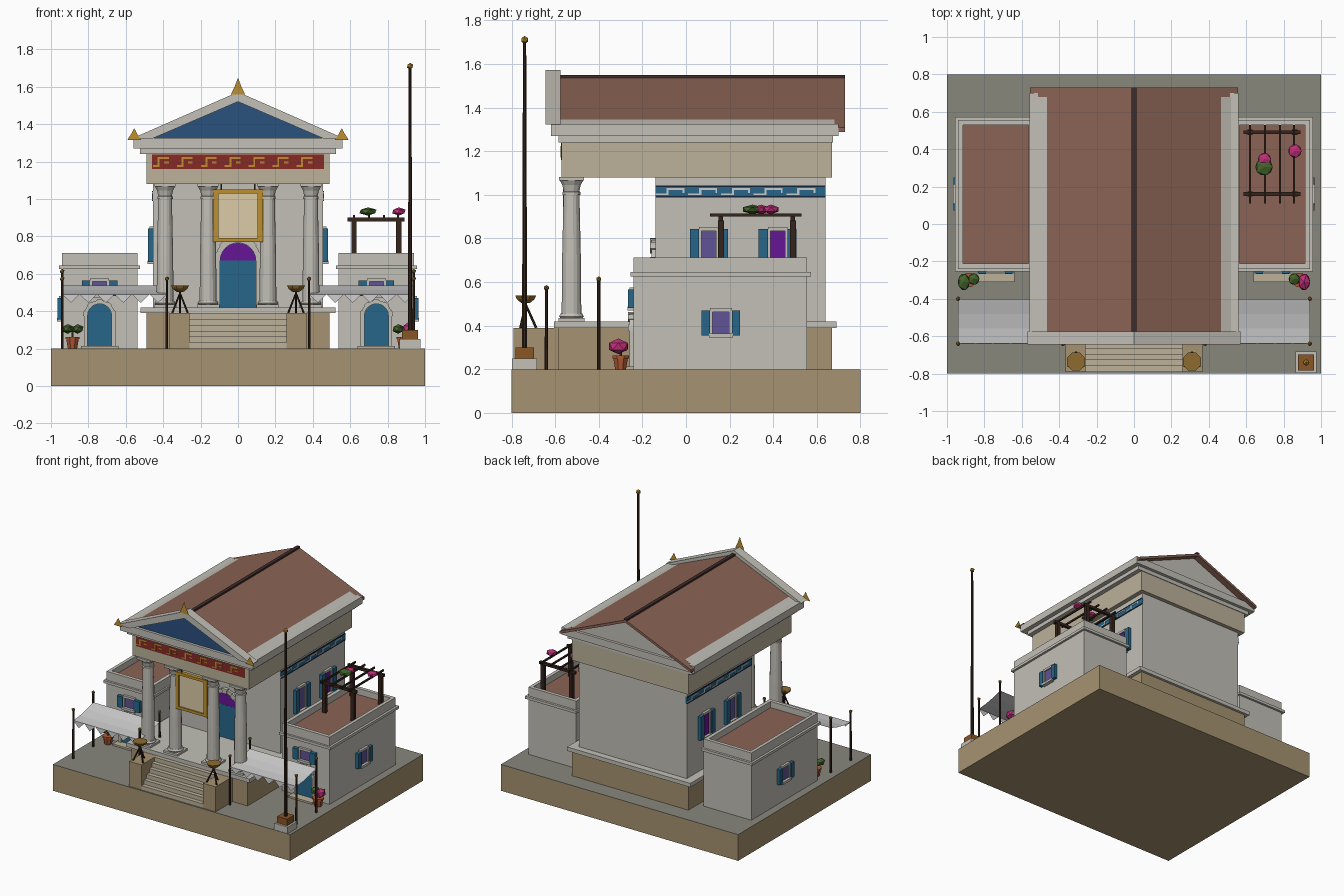
import bpy, bmesh, math
from mathutils import Matrix, Vector

if "Cube" in bpy.data.objects:
    bpy.data.objects.remove(bpy.data.objects["Cube"])

COL = dict(stone=(.755, .745, .71), warm=(.73, .69, .6), sand=(.645, .57, .44), paving=(.53, .525, .485),
           roof=(.54, .39, .335), ridge=(.25, .19, .18), blue=(.17, .4, .53), navy=(.18, .32, .49),
           red=(.52, .18, .16), gold=(.74, .56, .2), cream=(.86, .79, .65), purple=(.4, .11, .58),
           glass=(.38, .33, .58), wood=(.22, .16, .13), crate=(.53, .34, .16), clay=(.68, .35, .22),
           green=(.27, .39, .18), pink=(.74, .2, .47), white=(.96, .96, .96), grey=(.78, .78, .79),
           bronze=(.55, .42, .2), dark=(.1, .16, .24))
MATS = {}
for k, c in COL.items():
    MATS[k] = bpy.data.materials.new(k)
    MATS[k].diffuse_color = (*[v**2.2 for v in c], 1)
I = Matrix()


def finish(bm, name, *mats):
    me = bpy.data.meshes.new(name)
    for m in mats:
        me.materials.append(MATS[m])
    bm.normal_update()
    bm.to_mesh(me)
    bm.free()
    ob = bpy.data.objects.new(name, me)
    bpy.context.collection.objects.link(ob)
    return ob


def boxes(name, mat, items, M=I):
    """items: (x0, x1, y0, y1, z0, z1)"""
    bm = bmesh.new()
    for x0, x1, y0, y1, z0, z1 in items:
        T = Matrix.Translation(((x0+x1)/2, (y0+y1)/2, (z0+z1)/2))
        S = Matrix.Diagonal((abs(x1-x0), abs(y1-y0), abs(z1-z0), 1))
        bmesh.ops.create_cube(bm, size=1, matrix=M @ T @ S)
    return finish(bm, name, mat)


def prism(name, mat, pts, y0, y1, M=I):
    """Extrude an x,z outline along y."""
    bm = bmesh.new()
    a = [bm.verts.new(M @ Vector((x, y0, z))) for x, z in pts]
    b = [bm.verts.new(M @ Vector((x, y1, z))) for x, z in pts]
    bm.faces.new(a)
    bm.faces.new(b[::-1])
    for i in range(len(a)):
        j = (i+1) % len(a)
        bm.faces.new((a[j], a[i], b[i], b[j]))
    bmesh.ops.recalc_face_normals(bm, faces=bm.faces)
    return finish(bm, name, mat)


def lathe(name, mat, prof, n=8, M=I):
    bm = bmesh.new()
    rings = []
    for r, z in prof:
        angles = [2*math.pi*(i+.5)/n for i in range(n)]
        rings.append([bm.verts.new(M @ Vector((r*math.cos(a), r*math.sin(a), z))) for a in angles])
    for p, q in zip(rings, rings[1:]):
        for i in range(n):
            bm.faces.new((p[i], p[(i+1) % n], q[(i+1) % n], q[i]))
    bm.faces.new(rings[0][::-1])
    bm.faces.new(rings[-1])
    return finish(bm, name, mat)


def rod(name, mat, p, q, r0, r1, n=6):
    p, d = Vector(p), Vector(q) - Vector(p)
    M = Matrix.Translation(p) @ d.to_track_quat('Z', 'Y').to_matrix().to_4x4()
    return lathe(name, mat, [(r0, 0), (r1, d.length)], n, M)


def ball(name, mat, c, s, sub=1):
    bm = bmesh.new()
    bmesh.ops.create_icosphere(bm, subdivisions=sub, radius=1,
                               matrix=Matrix.Translation(c) @ Matrix.Diagonal((*s, 1)))
    return finish(bm, name, mat)


def arc(r, zc, a0, a1, n):
    return [(r*math.cos(a0+(a1-a0)*i/n), zc+r*math.sin(a0+(a1-a0)*i/n)) for i in range(n+1)]


def at(x, y, z=0, turn=0):
    return Matrix.Translation((x, y, z)) @ Matrix.Rotation(turn, 4, 'Z')


def window(M, h, w=.05, sh=.04, glass="glass"):
    """Window in a wall whose outside faces local -y, centred on z = 0."""
    boxes("window_glass", glass, [(-w+.01, w-.01, -.008, .005, -h, h)], M)
    boxes("window_frame", "stone", [(-w, -w+.012, -.018, .005, -h, h), (w-.012, w, -.018, .005, -h, h),
          (-w, w, -.018, .005, h-.012, h+.005), (-w-.005, w+.005, -.028, .005, -h-.01, -h+.008)], M)
    boxes("shutters", "blue", [(s*w, s*(w+sh), -.025, .002, -h, h-.005) for s in (-1, 1)], M)


def door_arch(M, r, z0, zc, t, fan):
    """Arched door with jambs and a ring of stepped voussoirs."""
    boxes("door_leaf", "blue", [(-r, r, -.008, .01, z0, zc)], M)
    prism("door_arch_panel", fan, arc(r, zc, 0, math.pi, 12), -.007, .01, M)
    boxes("door_jambs", "stone", [(s*r, s*(r+t), -.02, .01, z0, zc) for s in (-1, 1)], M)
    for i in range(9):
        a, b = math.pi*i/9, math.pi*(i+1)/9
        prism("voussoir", "stone", arc(r+t*(1.2 if i % 2 == 0 else .95), zc, a, b, 2) + arc(r, zc, b, a, 2),
              -.026 if i % 2 == 0 else -.018, .01, M)


# Ground slab, podium and stairs
boxes("base", "sand", [(-1, 1, -.8, .8, 0, .197)])
boxes("paving", "paving", [(-1, 1, -.8, .8, .197, .2)])
boxes("podium", "sand", [(-.49, .49, -.585, .67, .2, .39)])
boxes("podium_lip", "stone", [(-.52, .52, -.605, .69, .39, .42)])
boxes("stair_cheeks", "sand", [(s*.26, s*.365, -.79, -.58, .2, .39) for s in (-1, 1)])
boxes("stairs", "warm", [(-.26, .26, -.79+.031*i, -.58, .2+.0317*i, .2+.0317*(i+1)) for i in range(6)])

# Main hall, entablature and cornices
boxes("hall_walls", "stone", [(-.455, .455, -.14, .64, .42, 1.09)])
boxes("architrave", "warm", [(-.49, .49, -.57, .67, 1.08, 1.24)])
boxes("cornice_lower", "stone", [(-.525, .525, -.585, .675, 1.24, 1.27)])
boxes("cornice_upper", "stone", [(-.56, .56, -.62, .70, 1.27, 1.325)])

# Gable roof and pediment
prism("gable_body", "stone", [(-.53, 1.32), (.53, 1.32), (0, 1.53)], -.58, .68)
for s in (-1, 1):
    prism("roof_slope", "roof", [(0, 1.541), (s*.555, 1.308), (s*.555, 1.288), (0, 1.521)], -.575, .73)
boxes("ridge_cap", "ridge", [(-.013, .013, -.64, .73, 1.525, 1.549)])
prism("raking_cornice", "stone", [(-.57, 1.322), (0, 1.572), (.57, 1.322), (.46, 1.322), (0, 1.52), (-.46, 1.322)],
      -.645, -.575)
prism("tympanum", "navy", [(-.465, 1.322), (.465, 1.322), (0, 1.523)], -.6, -.575)

# Flat gable ornaments, cut from thin sheet
for x, z, w, h in ((0, 1.558, .038, .09), (-.555, 1.315, .037, .063), (.555, 1.315, .037, .063)):
    bm = bmesh.new()
    bm.faces.new([bm.verts.new((x+a*w, -.648, z+b*h))
                  for a, b in ((-1, 0), (1, 0), (.45, .5), (0, 1), (-.45, .5))])
    finish(bm, "gable_ornament", "gold")

# Front frieze with gold key pattern
boxes("front_frieze", "red", [(-.46, .46, -.573, -.56, 1.16, 1.237)])
keys = []
for i in range(7):
    x = -.43 + i*.128
    keys += [(x, x+.01, 1.172, 1.224), (x, x+.06, 1.214, 1.224), (x+.035, x+.06, 1.19, 1.199),
             (x-.025, x+.01, 1.172, 1.181)]
boxes("front_key_pattern", "gold", [(a, b, -.576, -.56, e, f) for a, b, e, f in keys])

# Side friezes and hall windows
for s in (-1, 1):
    M = at(s*.455, .25, 0, s*math.pi/2)
    boxes("side_frieze", "blue", [(-.39, .39, -.003, .01, .99, 1.04)], M)
    boxes("side_frieze_edges", "dark", [(-.39, .39, -.005, .01, z, z+.006) for z in (.988, 1.036)], M)
    keys = []
    for i in range(5):
        x = -.34 + i*.15
        keys += [(x, x+.01, -.006, 0, .998, 1.03), (x, x+.08, -.006, 0, 1.022, 1.03),
                 (x+.075, x+.083, -.006, 0, 1.008, 1.03), (x-.05, x+.01, -.006, 0, .998, 1.006)]
    boxes("side_key_pattern", "white", keys, M)
    for y, g in ((.105, "glass"), (.42, "purple")):
        window(at(s*.455, y, .755, s*math.pi/2), .092, .045, .042, g)

# Main door and hanging sign
door_arch(at(0, -.14), .095, .42, .67, .03, "purple")
boxes("sign_panel", "cream", [(-.11, .11, -.555, -.54, .785, 1.04)])
boxes("sign_frame", "gold", [(-.133, -.105, -.565, -.535, .77, 1.05), (.105, .133, -.565, -.535, .77, 1.05),
      (-.133, .133, -.565, -.535, .77, .79), (-.133, .133, -.565, -.535, 1.03, 1.05)])
boxes("sign_hangers", "wood", [(s*.09-.004, s*.09+.004, -.553, -.546, 1.05, 1.085) for s in (-1, 1)])

# Portico columns
for x in (-.39, -.16, .16, .39):
    M = at(x, -.525)
    boxes("column_plinth", "stone", [(-.06, .06, -.06, .06, .42, .435)], M)
    lathe("column_base", "stone", [(.052, .435), (.058, .443), (.05, .455)], 16, M)
    lathe("column_shaft", "stone", [(.046, .45), (.044, .7), (.037, 1.01)], 16, M)
    lathe("column_capital", "stone", [(.043, 1.0), (.043, 1.012), (.037, 1.016), (.044, 1.045), (.058, 1.07)], 12, M)
    boxes("column_abacus", "stone", [(-.057, .057, -.057, .057, 1.066, 1.082)], M)

for s in (-1, 1):
    # Side wings with parapet, door and windows
    xi, xo, xm = s*.537, s*.94, s*.74
    boxes("wing_walls", "stone", [(xi, xo, -.24, .555, .2, .655)])
    boxes("wing_roof", "roof", [(s*.56, s*.92, -.22, .535, .655, .665)])
    boxes("wing_parapet", "stone", [(xi, s*.565, -.24, .555, .655, .712), (s*.915, xo, -.24, .555, .655, .712),
          (xi, xo, -.24, -.212, .655, .712), (xi, xo, .528, .555, .655, .712)])
    boxes("wing_cornice", "stone", [(s*.525, s*.957, -.255, .572, .625, .645)])
    door_arch(at(xm, -.24), .064, .2, .375, .02, "blue")
    boxes("door_step", "warm", [(xm-.1, xm+.1, -.31, -.24, .2, .213)])
    window(at(xm, -.24, .525), .045, .05, .045)
    window(at(xo, .16, .415, s*math.pi/2), .06, .05, .038)

    # Striped awning on four poles
    for x in (.38, .94):
        for y, z in ((-.64, .565), (-.4, .605)):
            rod("awning_pole", "wood", (s*x, y, .2), (s*x, y, z), .008, .007)
            ball("awning_pole_knob", "bronze", (s*x, y, z+.008), (.013, .013, .013))
    bm = bmesh.new()
    prof = [(-.64, .49), (-.56, .497), (-.48, .513), (-.4, .537)]
    for i in range(6):
        x0, x1 = sorted((s*(.94-.56*i/6), s*(.94-.56*(i+1)/6)))
        fs = [[(x0, *p), (x1, *p), (x1, *q), (x0, *q)] for p, q in zip(prof, prof[1:])]
        fs.append([(x0, *prof[0]), ((x0+x1)/2, -.642, .445), (x1, *prof[0])])
        for f in fs:
            bm.faces.new([bm.verts.new(v) for v in f]).material_index = i % 2
    finish(bm, "awning_cloth", "grey", "white")

    # Brazier on the stair cheek
    bx, by = s*.31, -.735
    for k in range(3):
        a = math.pi/2 + k*2*math.pi/3
        c, d = math.cos(a), math.sin(a)
        rod("brazier_leg", "wood", (bx+.048*c, by+.048*d, .39), (bx-.008*c, by-.008*d, .515), .006, .005)
    lathe("brazier_bowl", "bronze", [(.02, .503), (.043, .52), (.052, .538)], 8, at(bx, by))

    # Potted plant
    lathe("plant_pot", "clay", [(.027, .2), (.036, .25), (.041, .25), (.041, .262), (.03, .262)], 8, at(s*.885, -.3))
    rod("plant_stem", "green", (s*.885, -.3, .26), (s*.885, -.3, .31), .006, .006)
    ball("plant_leaves", "green", (s*.857, -.295, .305), (.034, .035, .026))
    ball("plant_bloom", "green" if s < 0 else "pink", (s*.91, -.31, .305), (.036, .05, .036 if s > 0 else .026))

# Flagpole
boxes("flagpole_plinth", "stone", [(.863, .977, -.797, -.683, .2, .25)])
boxes("flagpole_foot", "crate", [(.878, .962, -.782, -.698, .25, .3)])
rod("flagpole", "wood", (.92, -.74, .3), (.92, -.74, 1.7), .013, .008, 8)
ball("flagpole_knob", "gold", (.92, -.74, 1.71), (.018, .018, .018))

# Rooftop pergola with blossoms
boxes("pergola_posts", "wood", [(x-.014, x+.014, y-.014, y+.014, .66, .882) for x in (.62, .86) for y in (.16, .49)])
boxes("pergola_beams", "wood", [(.585, .89, y-.01, y+.01, .88, .9) for y in (.16, .49)])
boxes("pergola_slats", "wood", [(x-.005, x+.005, .11, .53, .9, .913) for x in (.62, .7, .78, .855)])
for name, mat, x, y, r in (("vine_leaves", "green", .695, .305, .052), ("blossom", "pink", .698, .345, .04),
                           ("blossom", "pink", .86, .39, .04)):
    ball(name, mat, (x, y, .933), (r, r, .022))

for m in bpy.data.materials:
    if m.users and not m.is_grease_pencil:
        m.use_nodes = True
        m.node_tree.nodes["Principled BSDF"].inputs["Base Color"].default_value = m.diffuse_color
